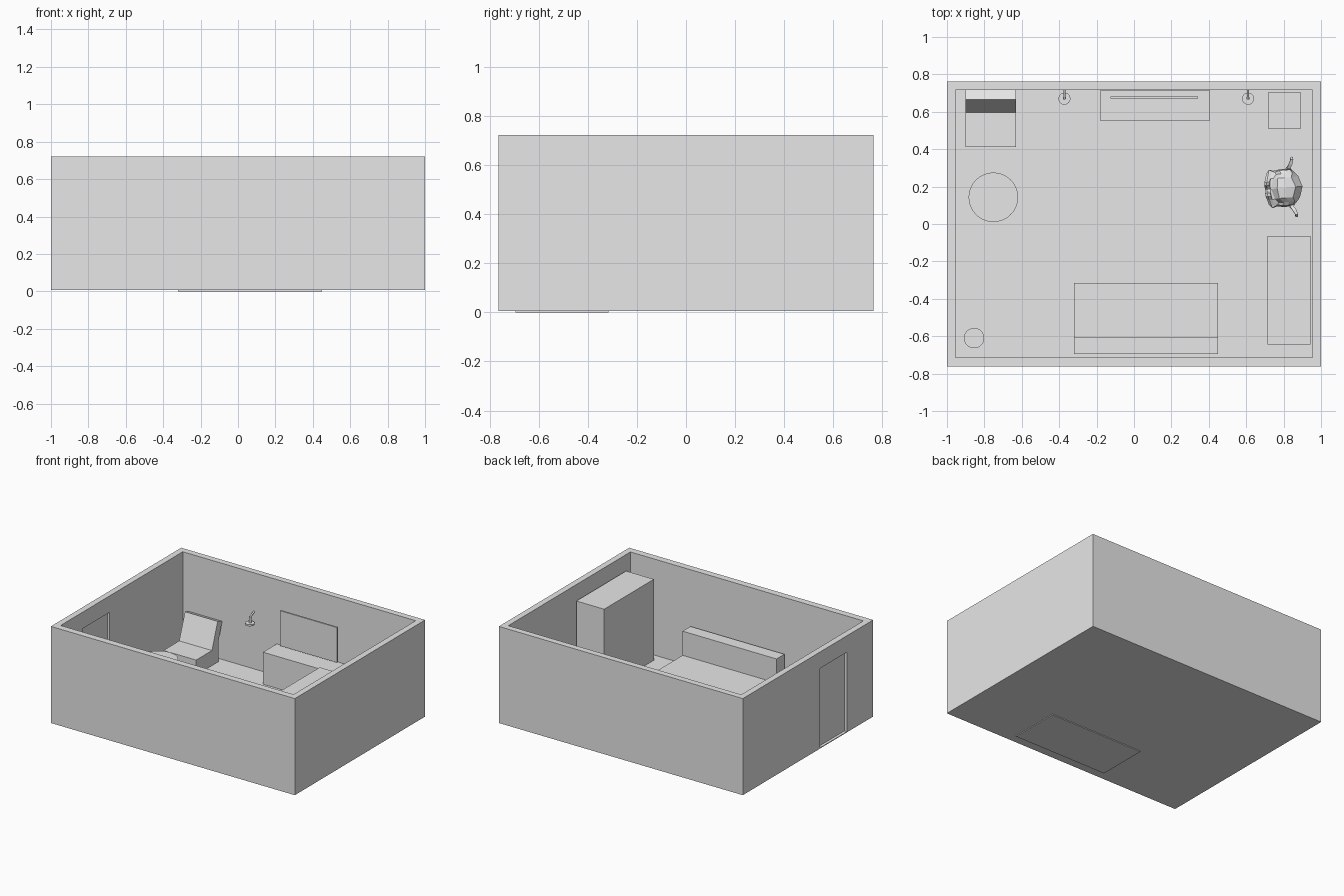
import bpy, bmesh, math

if "Cube" in bpy.data.objects:
    bpy.data.objects.remove(bpy.data.objects["Cube"])

mat = bpy.data.materials.new("plain_grey")
mat.diffuse_color = (0.8, 0.8, 0.8, 1)
mat.use_nodes = True
mat.node_tree.nodes["Principled BSDF"].inputs["Base Color"].default_value = mat.diffuse_color
FLOOR = 0.01


def finish(ob, name):
    ob.name = name
    ob.data.materials.clear()
    ob.data.materials.append(mat)
    return ob


def box(name, x0, x1, y0, y1, z0, z1):
    bpy.ops.mesh.primitive_cube_add(size=1)
    ob = bpy.context.object
    for v in ob.data.vertices:
        v.co = ((x0 + x1) / 2 + v.co.x * (x1 - x0),
                (y0 + y1) / 2 + v.co.y * (y1 - y0),
                (z0 + z1) / 2 + v.co.z * (z1 - z0))
    return finish(ob, name)


def cyl(name, x, y, r, z0, z1, n=48, rot=(0, 0, 0)):
    bpy.ops.mesh.primitive_cylinder_add(vertices=n, radius=r, depth=z1 - z0,
                                        location=(x, y, (z0 + z1) / 2), rotation=rot)
    ob = bpy.context.object
    bpy.ops.object.shade_smooth_by_angle(angle=math.radians(35))
    return finish(ob, name)


def cut(ob, cutter):
    m = ob.modifiers.new("cut", 'BOOLEAN')
    m.operation, m.solver, m.object = 'DIFFERENCE', 'EXACT', cutter
    bpy.context.view_layer.objects.active = ob
    bpy.ops.object.modifier_apply(modifier=m.name)
    bpy.data.objects.remove(cutter)


# Open-topped room with a doorway in the left wall
room = box("room_shell", -1, 1, -0.763, 0.763, 0.006, 0.722)
cut(room, box("room_hollow", -0.955, 0.955, -0.713, 0.717, FLOOR, 1))
cut(room, box("door_hole", -1.1, -0.9, -0.455, -0.14, FLOOR + 0.002, 0.6))
box("door", -0.98, -0.974, -0.457, -0.138, FLOOR, 0.602)

# Sofa: seat and backrest in one stepped solid, plus wardrobe
def extrude_profile(name, pts, x0, x1):
    bm = bmesh.new()
    f = bm.faces.new([bm.verts.new((x0, y, z)) for y, z in pts])
    r = bmesh.ops.extrude_face_region(bm, geom=[f])
    for v in r["geom"]:
        if isinstance(v, bmesh.types.BMVert):
            v.co.x = x1
    bmesh.ops.recalc_face_normals(bm, faces=bm.faces)
    me = bpy.data.meshes.new(name)
    bm.to_mesh(me)
    ob = bpy.data.objects.new(name, me)
    bpy.context.collection.objects.link(ob)
    return finish(ob, name)


extrude_profile("sofa", [(-0.315, 0), (-0.315, 0.133), (-0.603, 0.133), (-0.603, 0.312),
                         (-0.695, 0.312), (-0.695, 0)], -0.32, 0.45)
box("wardrobe", 0.715, 0.943, -0.645, -0.063, FLOOR, 0.61)

# Armchair with reclined back
extrude_profile("armchair", [(0.412, FLOOR), (0.412, 0.122), (0.597, 0.122), (0.665, 0.312),
                             (0.717, 0.293), (0.675, 0.165), (0.675, FLOOR)], -0.9, -0.632)

# Round table and bin
cyl("round_table", -0.752, 0.143, 0.132, FLOOR, 0.2, 64)
cyl("bin", -0.855, -0.61, 0.054, FLOOR, 0.15, 32)

# Media bench and screen
box("media_bench", -0.182, 0.406, 0.553, 0.714, FLOOR, 0.247)
box("screen", -0.125, 0.342, 0.67, 0.682, 0.265, 0.525)

# Side table with a small handset
box("side_table", 0.716, 0.893, 0.51, 0.702, FLOOR, 0.2)
box("handset", 0.763, 0.784, 0.615, 0.657, 0.2, 0.208)

# Pair of wall lamps
for i, x in enumerate((-0.372, 0.61)):
    cyl(f"lamp_dish_{i}", x, 0.67, 0.032, 0.358, 0.37, 32)
    cyl(f"lamp_stem_{i}", x, 0.673, 0.009, 0.37, 0.415, 16)
    arm = cyl(f"lamp_arm_{i}", x, 0.695, 0.006, 0.4, 0.46, 12, (math.radians(-65), 0, 0))
    arm.location.z = 0.422

# Low-poly animal head ornament, facing left
bpy.ops.mesh.primitive_monkey_add(size=2)
head = finish(bpy.context.object, "animal_head")
head.scale = (0.119,) * 3
head.rotation_euler = (0, 0, math.radians(-85))
head.location = (0.8, 0.193, 0.128)
